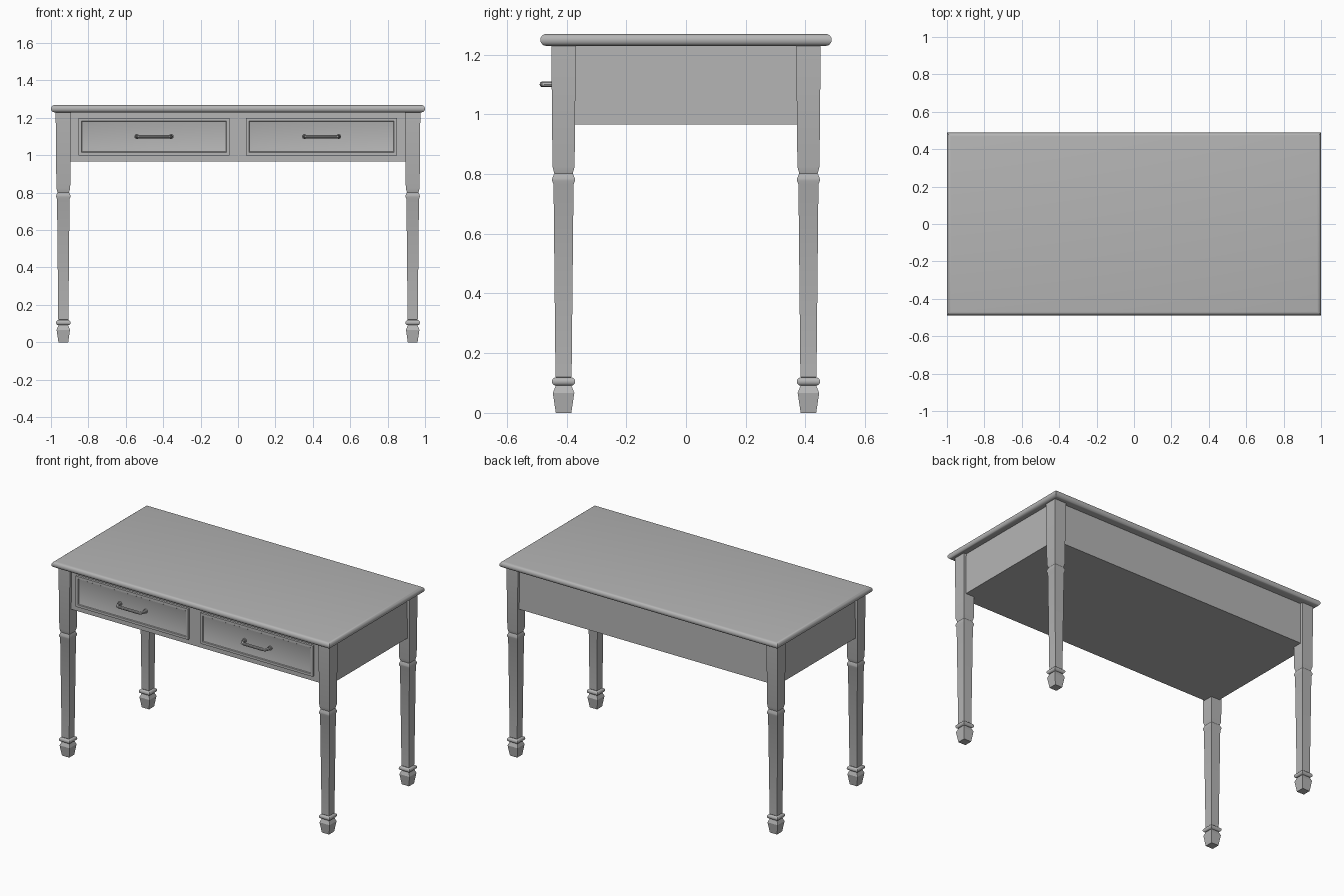
import bpy, bmesh
from math import pi, sin, cos, radians

cube = bpy.data.objects.get("Cube")
if cube:
    bpy.data.objects.remove(cube, do_unlink=True)

grey = bpy.data.materials.new("painted grey")
grey.use_nodes = True
grey.diffuse_color = (0.46, 0.46, 0.46, 1)
grey.node_tree.nodes["Principled BSDF"].inputs["Base Color"].default_value = grey.diffuse_color


def finish(obj):
    """Assign the paint and smooth the rounded edges."""
    obj.data.materials.clear()
    obj.data.materials.append(grey)
    bpy.ops.object.select_all(action='DESELECT')
    obj.select_set(True)
    bpy.context.view_layer.objects.active = obj
    bpy.ops.object.shade_smooth_by_angle(angle=radians(28))


def loft(name, half_x, half_y, profile, loc=(0, 0, 0), rot_x=0):
    """Stack rectangles; profile lists (height, inset)."""
    bm = bmesh.new()
    rings = []
    for z, inset in profile:
        a, b = half_x - inset, half_y - inset
        rings.append([bm.verts.new((sx * a, sy * b, z))
                      for sx, sy in ((-1, -1), (1, -1), (1, 1), (-1, 1))])
    for low, high in zip(rings, rings[1:]):
        for i in range(4):
            j = (i + 1) % 4
            bm.faces.new((low[i], low[j], high[j], high[i]))
    bm.faces.new(rings[0][::-1])
    bm.faces.new(rings[-1])
    mesh = bpy.data.meshes.new(name)
    bm.to_mesh(mesh)
    bm.free()
    obj = bpy.data.objects.new(name, mesh)
    bpy.context.collection.objects.link(obj)
    obj.location = loc
    obj.rotation_euler.x = rot_x
    finish(obj)
    return obj


def half_round(z, radius, inset, steps=8):
    """Bullnose edge from bottom to top around height z."""
    return [(z - radius * cos(pi * i / steps), inset + radius * (1 - sin(pi * i / steps)))
            for i in range(steps + 1)]


# Table top with a rounded edge
loft("table_top", 1.0, 0.488, half_round(1.249, 0.02, 0))

# Closed apron box under the top
loft("apron", 0.957, 0.433, [(0.966, 0), (1.235, 0)])

# Square legs: tapered foot, ring, tapered shaft, notched collar, block
LEG = 0.041
shape = [(0, 0.026), (0.067, 0.036), (0.092, 0.026)]
leg_profile = ([(z, LEG - r) for z, r in shape]
               + half_round(0.105, 0.014, 0.002)
               + [(z, LEG - r) for z, r in ((0.121, 0.027), (0.765, 0.0335), (0.777, 0.038),
                                            (0.785, 0.038), (0.802, 0.031), (0.825, 0.037),
                                            (1.232, 0.041))])
for side, x in (("left", 0.934), ("right", -0.934)):
    for end, y in (("front", -0.41), ("back", 0.41)):
        loft(f"{end}_{side}_leg", LEG, LEG, leg_profile, (x, y, 0))

# Drawer fronts with recessed panels, and their pull handles
drawer_profile = [(0, 0), (0.018, 0), (0.018, 0.016), (0.013, 0.019),
                  (0.006, 0.042)]
for side, x in (("left", 0.447), ("right", -0.449)):
    loft(f"{side}_drawer_front", 0.404, 0.1, drawer_profile, (x, -0.43, 1.1), pi / 2)

    curve = bpy.data.curves.new(f"{side}_handle", 'CURVE')
    curve.dimensions = '3D'
    curve.bevel_depth = 0.0095
    curve.bevel_resolution = 3
    curve.use_fill_caps = True
    path = [(0.092, 0), (0.09, -0.025), (0.083, -0.041), (0.068, -0.046)]
    points = [(-px, py) for px, py in path] + path[::-1]
    spline = curve.splines.new('POLY')
    spline.points.add(len(points) - 1)
    for point, (px, py) in zip(spline.points, points):
        point.co = (px, py, 0, 1)
    handle = bpy.data.objects.new(f"{side}_handle", curve)
    handle.location = (x, -0.435, 1.1)
    bpy.context.collection.objects.link(handle)
    bpy.ops.object.select_all(action='DESELECT')
    handle.select_set(True)
    bpy.context.view_layer.objects.active = handle
    bpy.ops.object.convert(target='MESH')
    finish(bpy.context.object)

    for end in (-1, 1):
        bpy.ops.mesh.primitive_cylinder_add(vertices=20, radius=0.013, depth=0.014,
                                            location=(x + end * 0.092, -0.438, 1.1),
                                            rotation=(pi / 2, 0, 0))
        base = bpy.context.object
        base.name = f"{side}_handle_base"
        finish(base)
